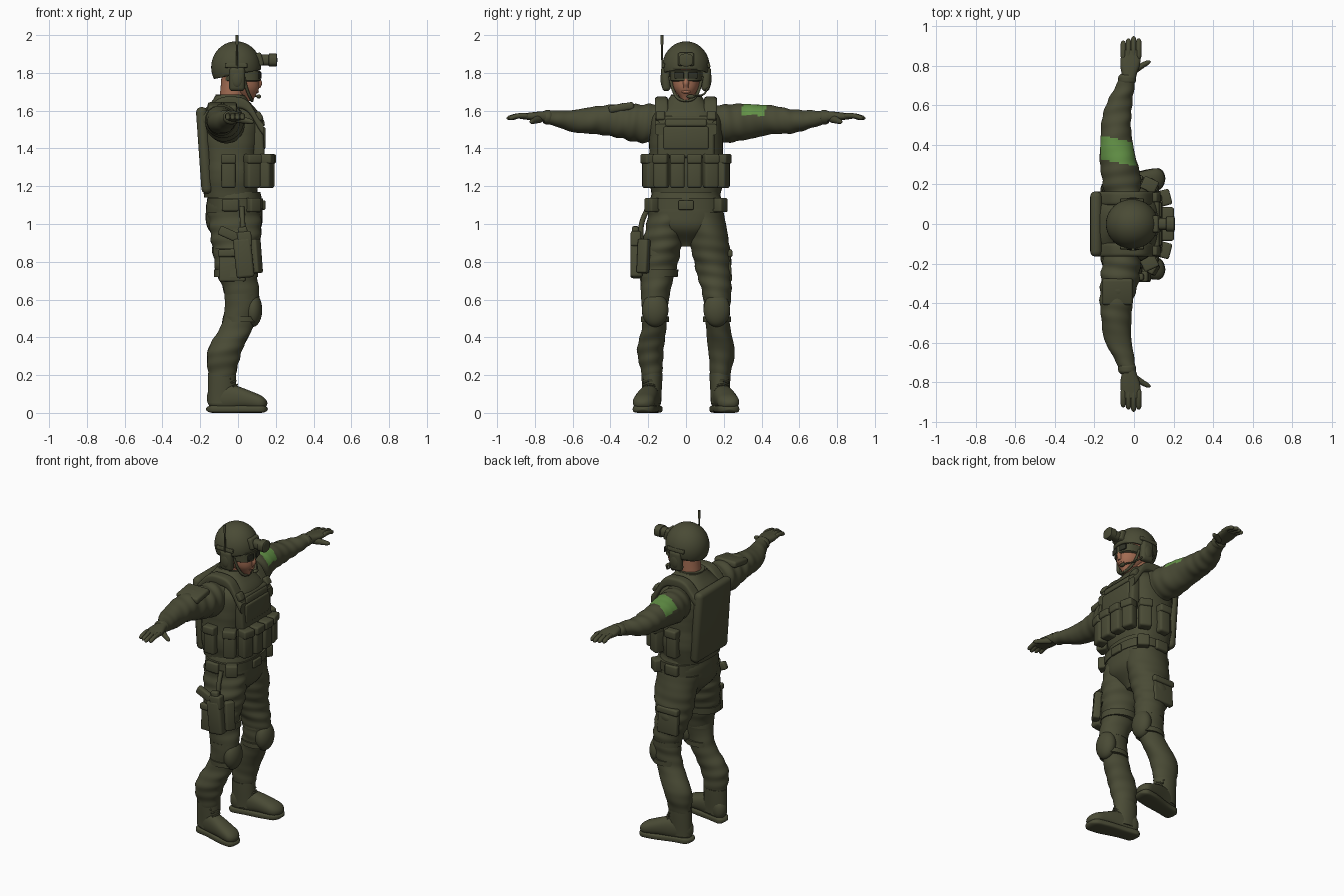
import bpy, bmesh
from math import sin, cos, pi, sqrt, copysign, radians
from mathutils import Matrix, Euler, Vector

if "Cube" in bpy.data.objects:
    bpy.data.objects.remove(bpy.data.objects["Cube"], do_unlink=True)


def material(name, red, green, blue):
    m = bpy.data.materials.new(name)
    m.use_nodes = True
    m.diffuse_color = (red, green, blue, 1)
    shader = m.node_tree.nodes["Principled BSDF"]
    shader.inputs["Base Color"].default_value = m.diffuse_color
    shader.inputs["Roughness"].default_value = .8
    return m


OLIVE = material("olive cloth", .068, .07, .036)
SKIN = material("skin", .36, .15, .085)
GREEN = material("patch green", .13, .3, .065)
LENS = material("dark lens", .03, .032, .02)


def finish(name, bm, mat):
    """Turn a bmesh into a smooth object that keeps its sharp edges."""
    bmesh.ops.recalc_face_normals(bm, faces=bm.faces)
    mesh = bpy.data.meshes.new(name)
    bm.to_mesh(mesh)
    bm.free()
    mesh.materials.append(mat)
    mesh.polygons.foreach_set("use_smooth", [True] * len(mesh.polygons))
    mesh.set_sharp_from_angle(angle=radians(40))
    ob = bpy.data.objects.new(name, mesh)
    bpy.context.collection.objects.link(ob)
    return ob


def blend(values, t):
    """Smooth curve through evenly spaced values, or a constant."""
    if not isinstance(values, (list, tuple)):
        return values
    last = len(values) - 1
    i = min(int(t * last), last - 1)
    t = t * last - i
    a, b, c, d = (values[max(0, min(last, i + k))] for k in (-1, 0, 1, 2))
    return b + t * ((c - a) + t * (2 * a - 5 * b + 4 * c - d + t * (3 * b - a - 3 * c + d))) / 2


def loft(name, mat, axis, span, u=0, v=0, ru=.1, rv=None, power=2, fold=0, ends=0,
         side=1, sides=32, rings=24):
    """Superellipse sections along an axis; ends is the share that rounds off."""
    order = {"Z": (1, 2, 0), "Y": (1, 0, 2), "X": (0, 1, 2)}[axis]
    bm = bmesh.new()
    loops = []
    for n in range(rings + 1):
        t = (1 - cos(pi * n / rings)) / 2 if ends else n / rings
        along = span[0] + t * (span[-1] - span[0])
        taper = 1
        if ends:
            near = min(1, min(t, 1 - t) / ends)
            taper = max(.1, sqrt(1 - (1 - near) ** 2))
        loop = []
        for k in range(sides):
            a = 2 * pi * k / sides
            crease = sin(2 * a + 60 * along) * sin(a - 25 * along + side) + sin(a + 95 * along) / 2
            size = taper * (1 + fold * crease)
            cu, cv = (copysign(abs(f) ** (2 / power), f) for f in (cos(a), sin(a)))
            p = (along, blend(u, t) + blend(ru, t) * size * cu,
                 blend(v, t) + blend(ru if rv is None else rv, t) * size * cv)
            x, y, z = (p[i] for i in order)
            loop.append(bm.verts.new((x, y * side, z)))
        loops.append(loop)
    for a, b in zip(loops, loops[1:]):
        for k in range(sides):
            j = (k + 1) % sides
            bm.faces.new((a[k], a[j], b[j], b[k]))
    bm.faces.new(loops[0])
    bm.faces.new(loops[-1])
    return finish(name, bm, mat)


def box(name, mat, at, size, roll=0, tilt=0, turn=0, bevel=.01):
    bm = bmesh.new()
    bmesh.ops.create_cube(bm, size=1, matrix=Matrix.Diagonal((*size, 1)))
    bmesh.ops.bevel(bm, geom=bm.edges[:], offset=bevel, segments=3, profile=.5, affect="EDGES")
    spin = Euler([radians(angle) for angle in (roll, tilt, turn)]).to_matrix().to_4x4()
    bm.transform(Matrix.Translation(at) @ spin)
    return finish(name, bm, mat)


def ball(name, mat, at, radii, cut_height=None, cut_normal=None):
    bm = bmesh.new()
    bmesh.ops.create_uvsphere(bm, u_segments=40, v_segments=24, radius=1)
    bm.transform(Matrix.Translation(at) @ Matrix.Diagonal((*radii, 1)))
    if cut_height:
        bmesh.ops.bisect_plane(bm, geom=bm.verts[:] + bm.edges[:] + bm.faces[:], clear_inner=True,
                               plane_co=(0, 0, cut_height), plane_no=cut_normal)
    return finish(name, bm, mat)


def tube(name, mat, radius, *points):
    curve = bpy.data.curves.new(name, "CURVE")
    curve.dimensions = "3D"
    curve.bevel_depth, curve.bevel_resolution, curve.use_fill_caps = radius, 3, True
    spline = curve.splines.new("BEZIER")
    spline.bezier_points.add(len(points) - 1)
    for knot, point in zip(spline.bezier_points, points):
        knot.co = point
        knot.handle_left_type = knot.handle_right_type = "AUTO"
    curve.materials.append(mat)
    bpy.context.collection.objects.link(bpy.data.objects.new(name, curve))


# Torso, hips, belt and collar
loft("torso_vest", OLIVE, "Z", span=(1.14, 1.68), u=-.04, ru=[.14, .15, .15, .165, .16, .08],
     rv=[.18, .2, .195, .195, .18, .08], power=2.7, fold=.006)
loft("trouser_seat", OLIVE, "Z", span=(.88, 1.17), u=-.02, ru=[.06, .14, .15, .14],
     rv=[.04, .17, .2, .18], power=2.4, fold=.012)
loft("belt", OLIVE, "Z", span=(1.08, 1.135), u=-.015, ru=.148, rv=.203, power=2.5, rings=1)
box("belt_buckle", OLIVE, at=(.135, 0, 1.1), size=(.02, .08, .05), bevel=.006)
loft("collar", OLIVE, "Z", span=(1.6, 1.685), u=-.04, ru=[.1, .078], rv=[.11, .08])

# Chest and back panels
box("back_panel", OLIVE, at=(-.178, 0, 1.39), size=(.06, .33, .46), tilt=-4, bevel=.028)
box("front_plate", OLIVE, at=(.105, 0, 1.46), size=(.06, .3, .22), tilt=-4, bevel=.015)
box("chest_pouch", OLIVE, at=(.13, 0, 1.455), size=(.03, .24, .12))
box("chest_flap", OLIVE, at=(.125, 0, 1.535), size=(.03, .22, .04), tilt=-12)

for s, side in ((1, "left"), (-1, "right")):
    # Shoulder straps, vest pouches and belt pouches
    loft(side + "_shoulder_strap", OLIVE, "X", span=(-.19, .135), u=.13,
         v=[1.55, 1.63, 1.645, 1.62, 1.5], ru=.035, rv=.03, power=4, side=s)
    box(side + "_strap_buckle", OLIVE, at=(.11, s * .135, 1.57), size=(.035, .05, .05), tilt=-30)
    for x, y, turn in ((.16, .045, 0), (.145, .13, 15), (.075, .19, 65), (-.05, .2, 90)):
        outward = Vector((cos(radians(turn)), s * sin(radians(turn)), 0)) / 150
        middle = Vector((x, s * y, 1.275))
        box(f"{side}_pouch_{turn}", OLIVE, middle, size=(.065, .076, .17), turn=s * turn, bevel=.014)
        box(f"{side}_pouch_flap_{turn}", OLIVE, middle + outward + Vector((0, 0, .07)),
            size=(.07, .08, .05), turn=s * turn)
    box(side + "_belt_pouch", OLIVE, at=(.08, s * .18, 1.1), size=(.06, .07, .075), turn=s * 55)
    box(side + "_hip_pouch", OLIVE, at=(-.04, s * .2, 1.1), size=(.09, .035, .065))

    # Sleeves, with the badge on the upper left one
    sleeve = loft(side + "_sleeve", OLIVE, "Y", span=(.1, .75), u=[-.05, -.07, -.09, -.08, -.03],
                  v=[1.53, 1.535, 1.55, 1.545, 1.565], ru=[.09, .098, .08, .068, .04],
                  rv=[.1, .1, .08, .06, .034], fold=.04, side=s, sides=48, rings=70)
    if side == "left":
        sleeve.data.materials.append(GREEN)
        for face in sleeve.data.polygons:
            skew = (face.center.x + .08) / 5
            if .31 < face.center.y + skew < .43 and face.center.z > 1.575 and face.normal.z > .2:
                face.material_index = 1

    # Gloves
    loft(side + "_glove_cuff", OLIVE, "Y", span=(.7, .765), u=-.035, v=1.565, ru=.045, rv=.038,
         ends=.4, side=s)
    loft(side + "_palm", OLIVE, "Y", span=(.74, .88), u=[-.025, -.014], v=1.57, ru=[.035, .05, .048],
         rv=[.028, .022, .014], power=2.6, side=s)
    for n, finger in enumerate(("little", "ring", "middle", "index")):
        loft(f"{side}_{finger}_finger", OLIVE, "Y", span=(.83, .95 - abs(n - 2) / 90), u=n * .026 - .054,
             v=[1.573, 1.573, 1.56], ru=.0135, ends=.2, side=s, sides=14)
    loft(side + "_thumb", OLIVE, "X", span=(-.02, .085), u=[.77, .82], v=[1.56, 1.54], ru=[.024, .012],
         ends=.2, side=s, sides=16)

    # Trouser legs, cargo pockets and knee pads
    loft(side + "_trouser_leg", OLIVE, "Z", span=(.18, 1.06), u=[-.085, -.07, 0, .02, -.01, -.01, -.02],
         v=[.18, .188, .167, .163, .145, .122, .1], ru=[.07, .09, .086, .09, .11, .13, .14],
         rv=[.052, .07, .064, .075, .095, .105, .1], fold=.032, side=s, sides=40, rings=80)
    box(side + "_cargo_pocket", OLIVE, at=(-.03, s * .222, .77), size=(.14, .035, .15), roll=s * 4)
    box(side + "_pocket_flap", OLIVE, at=(-.03, s * .226, .845), size=(.15, .04, .04), roll=s * 4)
    ball(side + "_knee_pad", OLIVE, at=(.078, s * .163, .545), radii=(.05, .07, .09))
    for place, z in (("lower", .48), ("upper", .6)):
        loft(f"{side}_{place}_knee_strap", OLIVE, "Z", span=(z, z + .03), u=.018, v=.164, ru=.09, rv=.075,
             side=s, rings=1)

    # Boots
    toe_line = (.17, .23)
    loft(side + "_boot_shaft", OLIVE, "Z", span=(.05, .21), u=-.085, v=.18, ru=.075, rv=[.048, .056], side=s)
    loft(side + "_boot_foot", OLIVE, "X", span=(-.165, .155), u=toe_line, v=[.08, .08, .05],
         ru=[.045, .05, .057, .057], rv=[.065, .07, .052, .036], power=2.3, ends=.15, side=s)
    loft(side + "_boot_sole", OLIVE, "X", span=(-.17, .158), u=toe_line, v=.02, ru=[.05, .05, .06, .055],
         rv=.02, power=4, ends=.12, side=s)
    for n in range(5):
        z, x = .1 + n / 50, -.01 - n / 120
        tube(f"{side}_lace_{n}", OLIVE, .005, (x, s * .155, z), (x + .023, s * .188, z + .01), (x, s * .225, z))

    # Headset cups, chin strap and helmet rails
    box(side + "_ear_cup", OLIVE, at=(-.005, s * .107, 1.768), size=(.085, .045, .13), roll=s * -4, bevel=.02)
    ball(side + "_ear_cap", OLIVE, at=(-.005, s * .122, 1.768), radii=(.03, .013, .045))
    box(side + "_helmet_rail", OLIVE, at=(-.01, s * .12, 1.84), size=(.12, .016, .025), roll=s * 8, bevel=.005)
    tube(side + "_chin_strap", OLIVE, .008, (.03, s * .085, 1.78), (.05, s * .066, 1.705),
         (.068, s * .04, 1.664), (.075, 0, 1.652))

# Head and eyewear
loft("neck", SKIN, "Z", span=(1.6, 1.78), u=[-.035, -.02], ru=.068, rv=.064)
loft("head", SKIN, "Z", span=(1.65, 1.92), u=[.055, .028, .01, 0, -.01], ru=[.025, .083, .1, .1, .06],
     rv=[.022, .065, .075, .078, .05], power=2.2)
loft("nose", SKIN, "Z", span=(1.72, 1.79), u=.105, ru=[.014, .023, .016, .01], rv=[.014, .016, .01], sides=16)
ball("lips", SKIN, at=(.098, 0, 1.7), radii=(.012, .025, .009))
loft("eyewear_frame", OLIVE, "Z", span=(1.75, 1.82), u=.022, ru=.098, rv=.082, power=2.6, ends=.15)
for s, side in ((1, "left"), (-1, "right")):
    box(side + "_lens", LENS, at=(.116, s * .036, 1.787), size=(.009, .05, .034), turn=s * 10, bevel=.003)

# Helmet with front mount
helmet = ball("helmet_shell", OLIVE, at=(-.01, 0, 1.83), radii=(.132, .126, .137),
              cut_height=1.793, cut_normal=(-.2, 0, 1))
helmet.modifiers.new("thickness", "SOLIDIFY").thickness = .014
box("mount_shroud", OLIVE, at=(.108, 0, 1.87), size=(.045, .085, .07), tilt=-15)
loft("mount_arm", OLIVE, "X", span=(.1, .17), v=1.868, ru=.03, power=2.6, rings=1)
loft("mount_housing", OLIVE, "X", span=(.16, .208), v=1.868, ru=.038, rv=.034, power=2.6, ends=.1)

# Antenna and microphone
tube("antenna", OLIVE, .005, (-.005, -.125, 1.8), (-.005, -.128, 1.96))
tube("antenna_tip", OLIVE, .008, (-.005, -.128, 1.95), (-.005, -.128, 2))
tube("microphone_arm", OLIVE, .005, (.02, .12, 1.73), (.07, .09, 1.685), (.108, .04, 1.675))
ball("microphone", OLIVE, at=(.11, .025, 1.675), radii=(.012, .022, .011))

# Right shoulder pad
box("shoulder_pad", OLIVE, at=(-.083, -.342, 1.617), size=(.155, .135, .04), roll=9, bevel=.014)

# Thigh holster, pistol, magazine pouch and straps
box("holster", OLIVE, at=(.03, -.262, .82), size=(.095, .065, .21), tilt=-6, bevel=.015)
box("holster_hood", OLIVE, at=(.035, -.265, .92), size=(.075, .055, .08), tilt=-6)
box("pistol_grip", OLIVE, at=(-.045, -.268, .945), size=(.12, .035, .05), tilt=24)
box("pistol_slide", OLIVE, at=(.025, -.268, .96), size=(.05, .035, .05), tilt=-6)
box("thigh_magazine_pouch", OLIVE, at=(.095, -.225, .83), size=(.045, .06, .18), tilt=-5, turn=-30)
tube("holster_hanger", OLIVE, .014, (.02, -.2, 1.09), (.025, -.235, 1), (.03, -.24, .9))
for place, z in (("lower", .72), ("upper", .83)):
    loft(place + "_thigh_strap", OLIVE, "Z", span=(z, z + .04), u=-.01, v=[.146, .142], ru=.117, rv=.102,
         side=-1, rings=1)
